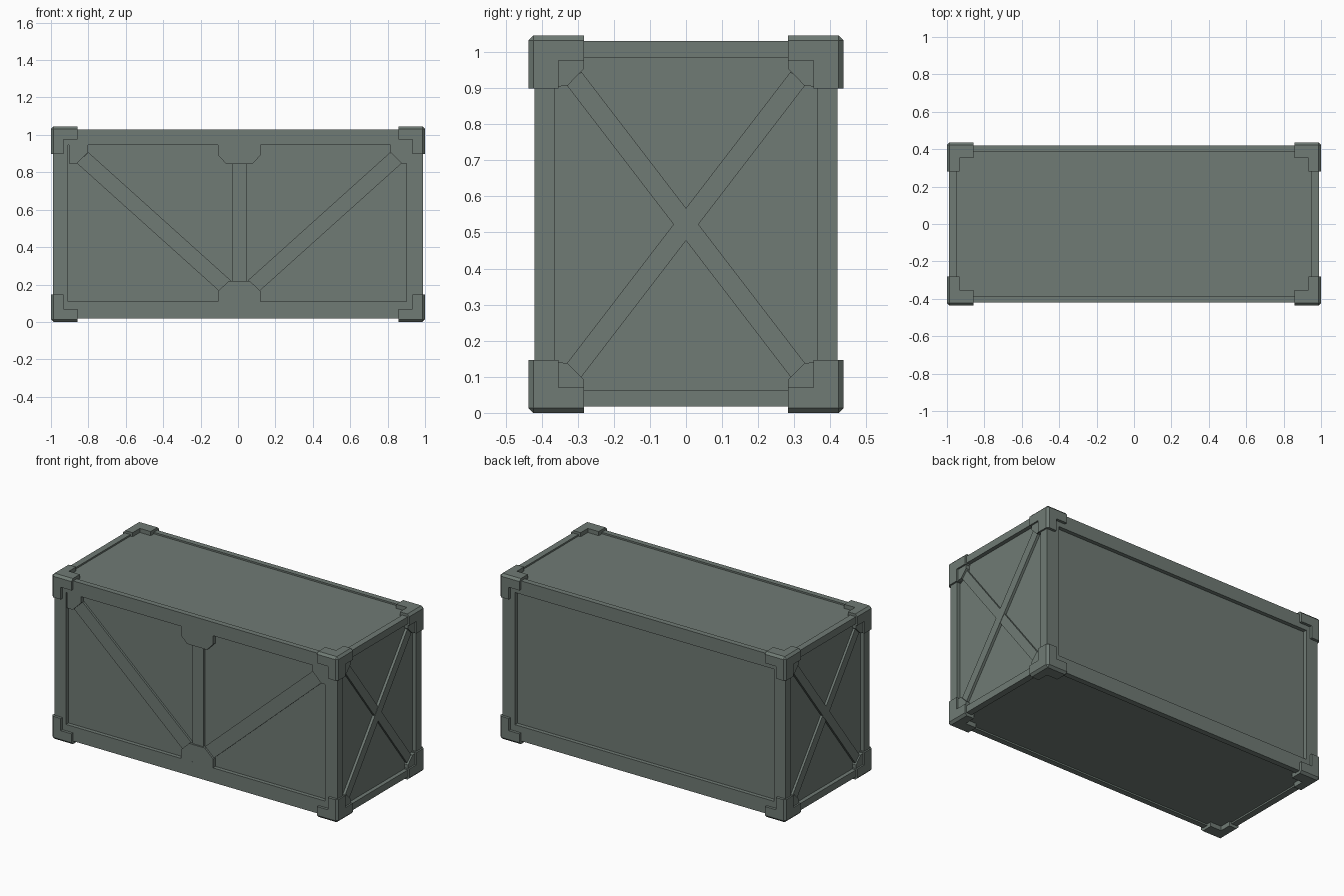
import bpy, bmesh
from mathutils import Vector

if "Cube" in bpy.data.objects:
    bpy.data.objects.remove(bpy.data.objects["Cube"])

steel = bpy.data.materials.new("grey green steel")
steel.diffuse_color = (0.16, 0.197, 0.176, 1)
steel.use_nodes = True
steel.node_tree.nodes["Principled BSDF"].inputs["Base Color"].default_value = steel.diffuse_color


def finish(bm, name):
    bmesh.ops.recalc_face_normals(bm, faces=bm.faces[:])
    me = bpy.data.meshes.new(name)
    bm.to_mesh(me)
    bm.free()
    me.materials.append(steel)
    ob = bpy.data.objects.new(name, me)
    bpy.context.collection.objects.link(ob)
    return ob


def plate(name, pts, place, low, high):
    """Extrude a 2D outline between two depths; place(u, v, d) gives 3D."""
    bm = bmesh.new()
    a = [bm.verts.new(place(u, v, low)) for u, v in pts]
    b = [bm.verts.new(place(u, v, high)) for u, v in pts]
    bm.faces.new(a)
    bm.faces.new(b)
    n = len(pts)
    for i in range(n):
        j = (i + 1) % n
        bm.faces.new((a[i], a[j], b[j], b[i]))
    return finish(bm, name)


# Container body: a box with a recessed panel in every side
X, Y, Z0, Z1 = 0.99, 0.42, 0.018, 1.03
lo, hi = Vector((-X, -Y, Z0)), Vector((X, Y, Z1))
# per axis: inner rectangle low, high and recess depth
recess = {
    0: ((0, -0.365, 0.062), (0, 0.365, 0.985), 0.025),
    1: ((-0.908, 0, 0.11), (0.902, 0, 0.945), 0.025),
    2: ((-0.95, -0.385, 0), (0.95, 0.385, 0), 0.01),
}
bm = bmesh.new()
bmesh.ops.create_cube(bm, size=2)
for v in bm.verts:
    v.co = Vector([hi[i] if v.co[i] > 0 else lo[i] for i in range(3)])
bm.normal_update()
mid = (lo + hi) / 2
for f in bm.faces[:]:
    axis = max(range(3), key=lambda i: abs(f.normal[i]))
    normal = f.normal.copy()
    rlo, rhi, depth = recess[axis]
    bmesh.ops.inset_individual(bm, faces=[f], thickness=0.02)
    for v in f.verts:
        for i in range(3):
            if i != axis:
                v.co[i] = rhi[i] if v.co[i] > mid[i] else rlo[i]
    new = bmesh.ops.extrude_discrete_faces(bm, faces=[f])["faces"][0]
    for v in new.verts:
        v.co -= normal * depth
finish(bm, "container_body")

# Corner castings: a corner block with an arm along each axis, outer edges chamfered
outer = Vector((1.0, 0.437, 0.523))
length = (0.142, 0.155, 0.147)
width = (0.066, 0.083, 0.07)
for sx in (-1, 1):
    for sy in (-1, 1):
        for sz in (-1, 1):
            bm = bmesh.new()
            bmesh.ops.create_cube(bm, size=1)
            for v in bm.verts:
                v.co = Vector([outer[i] - (0 if v.co[i] > 0 else width[i]) for i in range(3)])
            bm.normal_update()
            for axis in range(3):
                f = next(f for f in bm.faces if f.normal[axis] < -0.9)
                new = bmesh.ops.extrude_discrete_faces(bm, faces=[f])["faces"][0]
                for v in new.verts:
                    v.co[axis] = outer[axis] - length[axis]
                bm.normal_update()
            edges = [e for e in bm.edges if sum(
                all(abs(v.co[i] - outer[i]) < 1e-4 for v in e.verts) for i in range(3)) == 2]
            bmesh.ops.bevel(bm, geom=edges, offset=0.014, offset_type='OFFSET',
                            segments=1, profile=0.5, affect='EDGES')
            for v in bm.verts:
                v.co = Vector((v.co.x * sx, v.co.y * sy, v.co.z * sz + 0.523))
            finish(bm, "corner_casting")

# Front bracing: centre post, two gussets, diagonals and upper corner gussets
C = 0.007


def front(side):
    return lambda u, v, d: (C + side * u, -d, v)


plate("front_post", [(-0.038, 0.2), (0.038, 0.2), (0.038, 0.87), (-0.038, 0.87)],
      front(1), 0.39, 0.41)
plate("front_top_gusset", [(-0.113, 0.95), (-0.113, 0.89), (-0.07, 0.845),
                           (0.07, 0.845), (0.113, 0.89), (0.113, 0.95)],
      front(1), 0.39, 0.4199)
plate("front_bottom_gusset", [(-0.113, 0.105), (-0.113, 0.165), (-0.055, 0.22),
                              (0.055, 0.22), (0.113, 0.165), (0.113, 0.105)],
      front(1), 0.39, 0.4199)
for s in (-1, 1):
    plate("front_diagonal", [(0.807, 0.907), (0.868, 0.848), (0.108, 0.165), (0.046, 0.222)],
          front(s), 0.39, 0.408)
    plate("front_corner_gusset", [(0.91, 0.95), (0.809, 0.95), (0.809, 0.906),
                                  (0.868, 0.847), (0.91, 0.847)],
          front(s), 0.39, 0.4199)

# End bracing: crossed braces with small corner gussets on both ends
ZC = 0.5225
for end in (-1, 1):
    for s in (-1, 1):
        def side(u, v, d, end=end, s=s):
            return (end * d, s * u, ZC + v)
        plate("end_cross_brace", [(-0.33, -0.385), (-0.29, -0.423), (0.33, 0.385), (0.29, 0.423)],
              side, 0.96, 0.98 + 0.001 * s)
        for t in (-1, 1):
            plate("end_corner_gusset",
                  [(s * u, t * v) for u, v in ((0.37, 0.465), (0.284, 0.465), (0.284, 0.43),
                                               (0.328, 0.385), (0.37, 0.38))],
                  lambda u, v, d, end=end: (end * d, u, ZC + v), 0.96, 0.9899)
